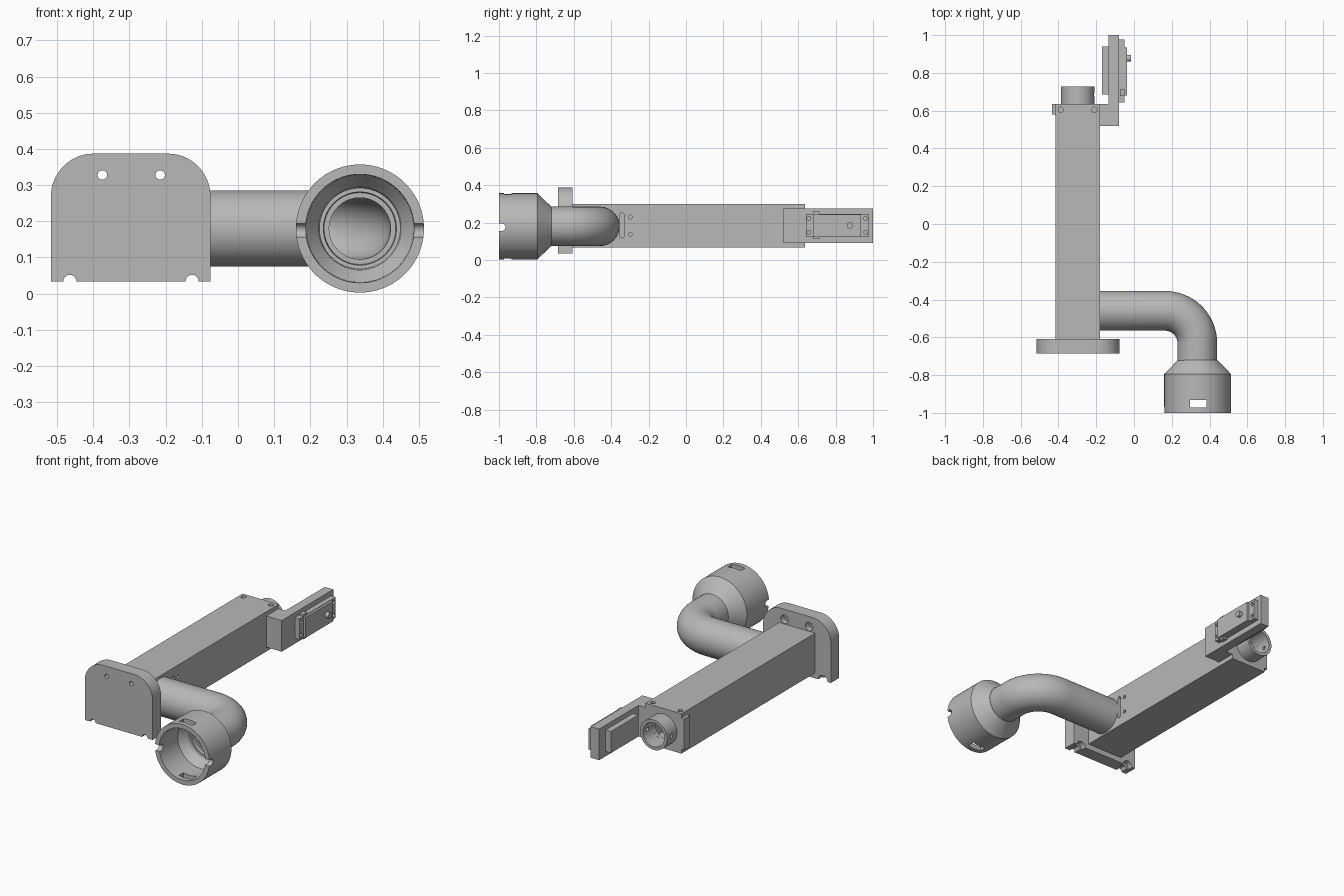
import bpy, bmesh, math
from mathutils import Vector, Matrix

cube = bpy.data.objects.get("Cube")
if cube:
    bpy.data.objects.remove(cube, do_unlink=True)

grey = bpy.data.materials.new("plain grey")
grey.use_nodes = True
colour = (0.48, 0.48, 0.48, 1)
grey.diffuse_color = colour
grey.node_tree.nodes["Principled BSDF"].inputs["Base Color"].default_value = colour


def finish(name, bm):
    bmesh.ops.recalc_face_normals(bm, faces=bm.faces)
    mesh = bpy.data.meshes.new(name)
    bm.to_mesh(mesh)
    bm.free()
    mesh.materials.append(grey)
    ob = bpy.data.objects.new(name, mesh)
    bpy.context.collection.objects.link(ob)
    return ob


def box(name, lo, hi):
    lo, hi = Vector(lo), Vector(hi)
    bm = bmesh.new()
    bmesh.ops.create_cube(bm, size=1, matrix=Matrix.Translation((lo + hi) / 2)
                          @ Matrix.Diagonal((*(hi - lo), 1)))
    return finish(name, bm)


def rod(name, axis, a, b, u, v, r, segments=32):
    """Cylinder along an axis from a to b; u, v are the other coordinates in xyz order."""
    bm = bmesh.new()
    turn = {"x": Matrix.Rotation(math.pi / 2, 4, "Y"),
            "y": Matrix.Rotation(math.pi / 2, 4, "X"), "z": Matrix()}[axis]
    centre = [u, v]
    centre.insert("xyz".index(axis), (a + b) / 2)
    bmesh.ops.create_cone(bm, cap_ends=True, segments=segments, radius1=r, radius2=r,
                          depth=abs(b - a), matrix=Matrix.Translation(centre) @ turn)
    return finish(name, bm)


def prism(name, points, push):
    bm = bmesh.new()
    face = bm.faces.new([bm.verts.new(p) for p in points])
    new = bmesh.ops.extrude_face_region(bm, geom=[face])["geom"]
    bmesh.ops.translate(bm, vec=push, verts=[g for g in new if isinstance(g, bmesh.types.BMVert)])
    return finish(name, bm)


def ring_loft(name, rings, segments=64):
    """Join rings (x, y, heading, radius) at the pipe height into a closed hollow wall."""
    bm = bmesh.new()
    loops = []
    for x, y, heading, r in rings:
        side = Vector((-math.sin(heading), math.cos(heading), 0))
        turns = [math.tau * i / segments for i in range(segments)]
        loops.append([bm.verts.new(Vector((x, y, MID)) + side * r * math.cos(t)
                                   + Vector((0, 0, r * math.sin(t)))) for t in turns])
    for k, loop in enumerate(loops):
        other = loops[(k + 1) % len(loops)]
        for i in range(segments):
            j = (i + 1) % segments
            bm.faces.new((loop[i], loop[j], other[j], other[i]))
    return finish(name, bm)


def cut(ob, *cutters):
    bpy.context.view_layer.objects.active = ob
    for c in cutters:
        m = ob.modifiers.new("cut", "BOOLEAN")
        m.operation, m.solver, m.object = "DIFFERENCE", "EXACT", c
        bpy.ops.object.modifier_apply(modifier=m.name)
        bpy.data.objects.remove(c, do_unlink=True)


MID = 0.18
BEAM_X = -0.298

# Hollow square beam with slot, cable holes and screw holes
beam = box("beam", (-0.415, -0.612, 0.066), (-0.18, 0.635, 0.30))
cut(beam,
    box("c", (-0.393, -0.59, 0.088), (-0.202, 0.61, 0.278)),
    rod("c", "x", -0.22, -0.15, -0.46, MID, 0.085),
    rod("c", "y", 0.59, 0.66, BEAM_X, MID, 0.07),
    box("c", (-0.22, -0.355, 0.13), (-0.15, -0.331, 0.24)),
    *[rod("c", "x", -0.22, -0.15, -0.343, z, 0.012) for z in (0.13, 0.24)],
    *[rod("c", "x", -0.22, -0.15, -0.298, z, 0.01) for z in (0.137, 0.23)],
    *[rod("c", "z", 0.285, 0.32, x, 0.605, 0.014) for x in (-0.387, -0.21)])

# Thin lip beside the rear end
lip = box("end_lip", (-0.433, 0.58, 0.09), (-0.41, 0.635, 0.275))

# Open rear spout
spout = rod("rear_spout", "y", 0.63, 0.727, BEAM_X, MID, 0.088, 64)
cut(spout, rod("c", "y", 0.6, 0.75, BEAM_X, MID, 0.07, 64),
    rod("c", "x", -0.42, -0.18, 0.685, MID, 0.011))

# Mounting plate with rounded top corners
left, right, low, high, rad = -0.517, -0.076, 0.034, 0.387, 0.118
outline = [(left, -0.685, low), (right, -0.685, low)]
for cx, start in ((right - rad, 0), (left + rad, 90)):
    for i in range(17):
        t = math.radians(start + 90 * i / 16)
        outline.append((cx + rad * math.cos(t), -0.685, high - rad + rad * math.sin(t)))
plate = prism("mounting_plate", outline, (0, 0.077, 0))
for x, z in ((-0.375, 0.328), (-0.215, 0.328), (-0.465, low), (-0.127, low)):
    r = 0.013 if z > MID else 0.018
    cut(plate, rod("c", "y", -0.72, -0.58, x, z, r),
        rod("c", "y", -0.64, -0.58, x, z, r + 0.012))

# Curved side pipe: straight, quarter bend, straight
path = [(-0.187, -0.46, 0)]
for i in range(25):
    t = math.pi / 2 * (1 - i / 24)
    path.append((0.165 + 0.17 * math.cos(t), -0.63 + 0.17 * math.sin(t), t - math.pi / 2))
path.append((0.335, -0.722, -math.pi / 2))
ring_loft("side_pipe", [(*p, 0.105) for p in path] + [(*p, 0.085) for p in reversed(path)])

# Flared socket on the pipe end: outside, rim, then stepped inside
profile = [(-0.72, 0.105), (-0.795, 0.177), (-1.0, 0.177), (-1.0, 0.15), (-0.83, 0.148),
           (-0.785, 0.115), (-0.765, 0.112), (-0.765, 0.101), (-0.745, 0.099),
           (-0.745, 0.085), (-0.72, 0.085)]
CUP_X = 0.337
socket = ring_loft("socket", [(CUP_X, y, -math.pi / 2, r) for y, r in profile], 96)
# Side notches in the rim, and windows above and below
cut(socket,
    box("c", (0.1, -1.05, 0.156), (0.6, -0.983, 0.194)),
    rod("c", "x", 0.1, 0.6, -0.984, 0.175, 0.019),
    box("c", (0.297, -0.972, -0.1), (0.383, -0.932, 0.5)))

# L-shaped rear bracket
corners = [(-0.182, 0.52), (-0.08, 0.52), (-0.08, 1.0), (-0.135, 1.0), (-0.135, 0.635), (-0.182, 0.635)]
bracket = prism("rear_bracket", [(x, y, 0.092) for x, y in corners], (0, 0, 0.183))

# Pads on both faces of the bracket, with corner holes and a button
box("inner_pad", (-0.17, 0.685, 0.12), (-0.13, 0.94, 0.247))
base = box("switch_base", (-0.085, 0.642, 0.124), (-0.05, 0.978, 0.246))
cut(base, *[rod("c", "x", -0.075, -0.03, y, z, 0.01)
            for y in (0.657, 0.96) for z in (0.148, 0.222)])
box("switch_body", (-0.06, 0.68, 0.124), (-0.036, 0.935, 0.243))
box("switch_strip", (-0.075, 0.678, 0.112), (-0.05, 0.715, 0.258))
rod("button", "x", -0.04, -0.015, 0.877, 0.185, 0.017)

# Smooth the round surfaces and keep the edges sharp
bpy.ops.object.select_all(action="DESELECT")
for ob in bpy.context.scene.objects:
    if ob.type == "MESH" and grey.name in ob.data.materials:
        ob.select_set(True)
        bpy.context.view_layer.objects.active = ob
bpy.ops.object.shade_smooth_by_angle(angle=math.radians(25))
